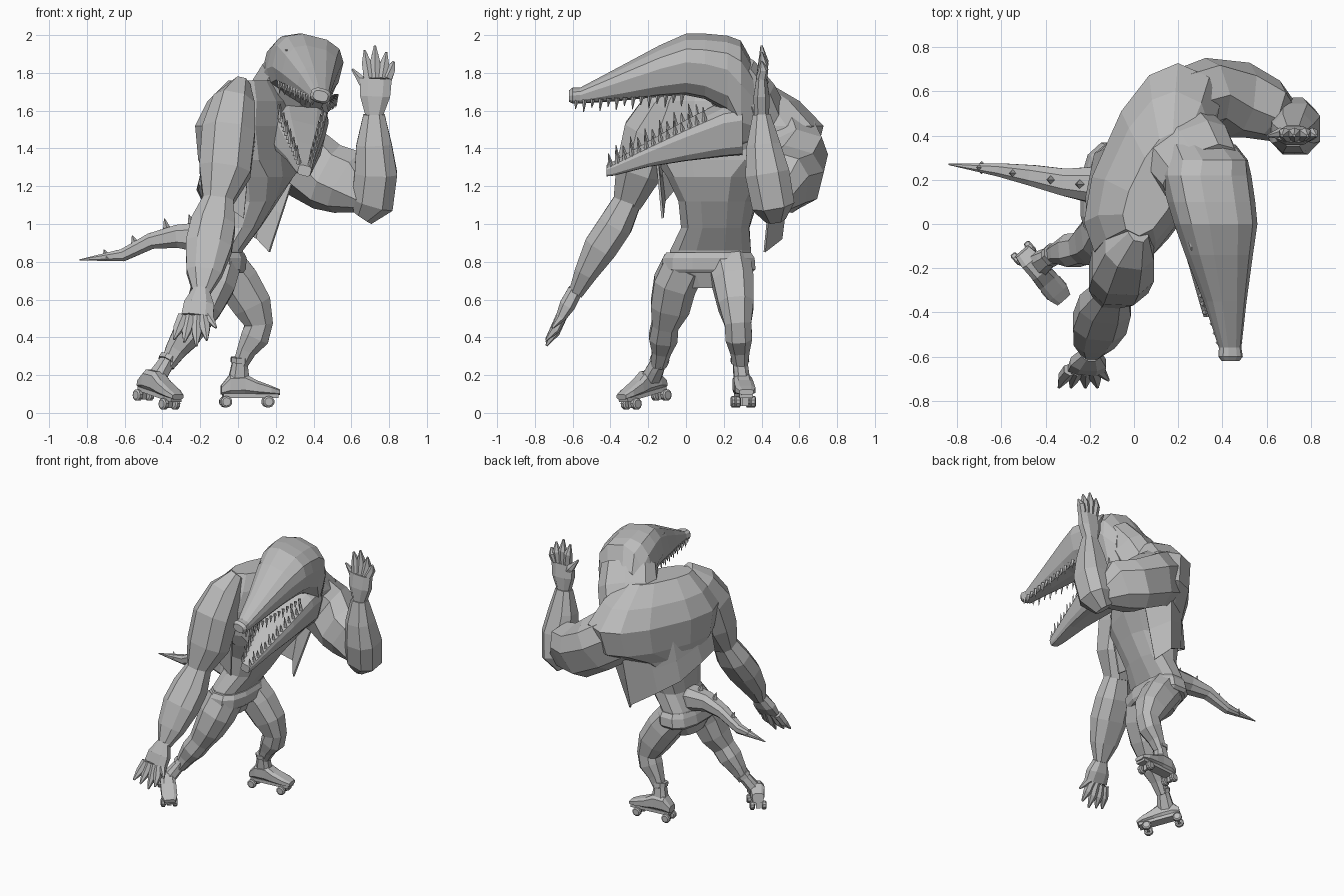
import bpy, bmesh, math
from mathutils import Vector as V

cube = bpy.data.objects.get("Cube")
if cube:
    bpy.data.objects.remove(cube, do_unlink=True)

grey = bpy.data.materials.new("plain_grey")
grey.use_nodes = True
grey.diffuse_color = (0.5, 0.5, 0.5, 1)
grey.node_tree.nodes["Principled BSDF"].inputs["Base Color"].default_value = (0.5, 0.5, 0.5, 1)


def finish(name, bm):
    bmesh.ops.recalc_face_normals(bm, faces=bm.faces)
    mesh = bpy.data.meshes.new(name)
    bm.to_mesh(mesh)
    bm.free()
    mesh.materials.append(grey)
    obj = bpy.data.objects.new(name, mesh)
    bpy.context.collection.objects.link(obj)
    return obj


def ring(center, u, v, a, b, sides=8, power=0.8):
    """Rounded-box cross-section spanned by directions u and v."""
    out = []
    for i in range(sides):
        t = math.tau * (i + 0.5) / sides
        c, s = math.cos(t), math.sin(t)
        c = math.copysign(abs(c) ** power, c)
        s = math.copysign(abs(s) ** power, s)
        out.append(center + u * a * c + v * b * s)
    return out


def skin(bm, rings, closed=True):
    rows = [[bm.verts.new(p) for p in r] for r in rings]
    count = len(rows[0])
    for low, high in zip(rows, rows[1:]):
        for i in range(count if closed else count - 1):
            j = (i + 1) % count
            bm.faces.new((low[i], low[j], high[j], high[i]))
    if closed:
        bm.faces.new(rows[0])
        bm.faces.new(rows[-1])


def loft(name, rings):
    bm = bmesh.new()
    skin(bm, rings)
    return finish(name, bm)


def tube(name, points, side=(1, 0, 0), sides=8):
    """Limb through (x, y, z, radius along side, other radius)."""
    centers = [V(p[:3]) for p in points]
    rings = []
    for i, p in enumerate(points):
        t = (centers[min(i + 1, len(points) - 1)] - centers[max(i - 1, 0)]).normalized()
        u = V(side)
        u = (u - t * u.dot(t)).normalized()
        rings.append(ring(centers[i], u, t.cross(u), p[3], p[4], sides, 0.8))
    return loft(name, rings)


def spike(bm, base, tip, radius, sides=4):
    base, tip = V(base), V(tip)
    t = (tip - base).normalized()
    u = t.orthogonal().normalized()
    skin(bm, [ring(base, u, t.cross(u), radius, radius, sides, 1),
              ring(tip, u, t.cross(u), 0.002, 0.002, sides, 1)])


def torso(name, rows, sides=12):
    """Stacked level sections: x, y, z, half width, half depth, turn in degrees."""
    rings = []
    for x, y, z, a, b, deg in rows:
        t = math.radians(deg)
        u = V((math.cos(t), math.sin(t), 0))
        rings.append(ring(V((x, y, z)), u, V((-u.y, u.x, 0)), a, b, sides, 0.8))
    return loft(name, rings)


def jaw(name, rows, power):
    """Rolled sections facing front: y, x, half width, bottom, top."""
    t = math.radians(14)
    u, v = V((math.cos(t), 0, -math.sin(t))), V((math.sin(t), 0, math.cos(t)))
    return loft(name, [ring(V((x, y, (lo + hi) / 2)), u, v, w, (hi - lo) / 2, 12, power)
                       for y, x, w, lo, hi in rows])


# Body twisting from the hips up to the shoulders
torso("body", [
    (-.11, .12, .66, .13, .08, 90), (-.11, .12, .76, .22, .12, 90), (-.09, .13, .86, .22, .12, 90),
    (-.02, .155, .98, .185, .14, 88), (.02, .17, 1.12, .21, .19, 84), (.06, .2, 1.25, .3, .22, 74),
    (.08, .26, 1.34, .44, .23, 67), (.08, .27, 1.52, .48, .23, 66), (.09, .24, 1.65, .38, .19, 65),
    (.1, .18, 1.76, .25, .1, 64)])
torso("belt", [(-.1, .12, .74, .235, .13, 90), (-.1, .12, .76, .255, .145, 90),
               (-.09, .12, .82, .25, .14, 90), (-.09, .12, .85, .23, .125, 90)])

# Neck and head
tube("neck", [(.12, .36, 1.42, .22, .2), (.2, .35, 1.56, .22, .18),
              (.26, .3, 1.68, .21, .16), (.31, .22, 1.8, .19, .14)], (.9, .4, 0), 10)
jaw("upper_head", [
    (.36, .28, .17, 1.42, 1.84), (.29, .31, .19, 1.4, 1.97), (.22, .325, .2, 1.6, 1.99), (.1, .35, .195, 1.67, 2),
    (0, .37, .185, 1.69, 2), (-.14, .385, .15, 1.68, 1.94), (-.35, .412, .095, 1.655, 1.83),
    (-.56, .435, .05, 1.64, 1.72), (-.6, .437, .055, 1.64, 1.72), (-.62, .437, .04, 1.65, 1.705)], .75)
jaw("lower_jaw", [
    (.3, .3, .17, 1.38, 1.66), (.2, .31, .16, 1.37, 1.64), (0, .325, .13, 1.345, 1.54),
    (-.2, .34, .085, 1.31, 1.43), (-.38, .35, .045, 1.26, 1.33), (-.42, .352, .035, 1.255, 1.31)], .5)
bm = bmesh.new()
for x, z in ((.24, 1.91), (.49, 1.86)):
    spike(bm, (x, .06, z), (x + .02, -.12, z + .01), .05, 6)
finish("brow_ridges", bm)

# Teeth along both edges of each jaw
bm = bmesh.new()
for side in (-1, 1):
    for i in range(14):
        f = i / 13
        wide = .04 + f * .11
        x, y, z = .435 - f * .065 + side * wide, -.58 + f * .56, 1.655 + f * .06 - side * wide * .25
        spike(bm, (x, y, z + .01), (x, y - .005, z - .035 - .02 * (i % 2)), .013)
        wide = .03 + f * .09
        x, y, z = .352 - f * .025 + side * wide, -.4 + f * .5, 1.31 + f * .26 - side * wide * .25
        spike(bm, (x, y, z), (x, y - .01, z + .055 + .025 * (i % 2)), .015)
finish("teeth", bm)

# Arms
tube("right_upper_arm", [(.02, -.02, 1.73, .05, .08), (-.02, -.1, 1.63, .12, .13), (-.05, -.19, 1.48, .15, .15),
                         (-.07, -.25, 1.28, .145, .13), (-.11, -.31, 1.11, .08, .08)])
tube("right_forearm", [(-.1, -.3, 1.14, .08, .075), (-.13, -.37, 1.0, .125, .095), (-.155, -.45, .88, .13, .095),
                       (-.18, -.53, .74, .1, .065), (-.195, -.585, .63, .045, .04)])
tube("left_upper_arm", [(.2, .52, 1.43, .2, .16), (.33, .58, 1.34, .19, .16), (.47, .56, 1.25, .18, .17),
                        (.58, .52, 1.22, .18, .14), (.68, .46, 1.13, .08, .1)], (0, .3, 1))
tube("left_forearm", [(.66, .47, 1.035, .06, .06), (.71, .46, 1.11, .12, .12), (.73, .43, 1.27, .12, .125),
                      (.72, .41, 1.42, .1, .095), (.72, .4, 1.58, .06, .05)])


def hand(name, wrist, palm, fingers, thumb, drift):
    """Palm with four tapering fingers and a thumb; tips given as (x, z)."""
    wrist, palm = V(wrist), V(palm)
    mid = wrist.lerp(palm, .55)
    tube(name + "_palm", [(*wrist, .045, .042), (*mid, .085, .045), (*palm, .09, .03)], sides=8)
    for i, (x, z) in enumerate(fingers + [thumb]):
        is_thumb = i == len(fingers)
        base = V((palm.x + (x - palm.x) * .6, palm.y, palm.z))
        if is_thumb:
            base = mid.copy()
        tip = V((x, palm.y + drift * (.6 if is_thumb else 1), z))
        knuckle = base.lerp(tip, .55) + V((0, .01, 0))
        tube(f"{name}_digit_{i + 1}", [(*base, .031, .03), (*knuckle, .028, .026), (*tip, .006, .006)], sides=6)


hand("left_hand", (.72, .4, 1.56), (.73, .4, 1.77),
     [(.67, 1.92), (.725, 1.945), (.785, 1.91), (.825, 1.86)], (.605, 1.82), 0)
hand("right_hand", (-.195, -.585, .65), (-.215, -.66, .51),
     [(-.34, .39), (-.285, .375), (-.22, .355), (-.165, .385)], (-.115, .45), -.08)

# Open vest hanging from the shoulders
hem = [(.17, .42, .85), (.1, .51, .92), (-.06, .42, 1.02), (-.18, .32, 1.1), (-.22, .12, 1.18),
       (-.21, -.04, 1.21), (-.1, -.12, 1.12), (.03, -.13, 1.03)]
top = [(.3, .46, 1.25), (.14, .56, 1.32), (-.02, .48, 1.38), (-.13, .34, 1.4), (-.16, .14, 1.4),
       (-.17, -.04, 1.4), (-.12, -.15, 1.4), (.06, -.16, 1.35)]
bm = bmesh.new()
skin(bm, [[V(p) for p in hem], [V(p).lerp(V(q), .5) for p, q in zip(hem, top)], [V(q) for q in top]], False)
vest = finish("vest", bm)
thick = vest.modifiers.new("cloth", "SOLIDIFY")
thick.thickness = 0.012

# Legs
tube("right_leg", [(-.1, -.01, .78, .12, .12), (-.13, -.06, .68, .12, .12), (-.18, -.085, .56, .11, .1),
                   (-.23, -.11, .47, .075, .08), (-.28, -.12, .4, .08, .08), (-.33, -.13, .33, .055, .06),
                   (-.375, -.145, .25, .04, .04)], (0, 1, 0))
tube("left_leg", [(-.07, .23, .78, .12, .12), (0, .25, .69, .115, .12), (.075, .265, .57, .1, .11),
                  (.11, .275, .47, .075, .08), (.09, .28, .4, .075, .08), (.045, .285, .33, .055, .055),
                  (.01, .29, .25, .04, .04)], (0, 1, 0))


def skate(name, heel, toe, ankle):
    """Boot with cuff, sole plate and four wheels."""
    heel, toe, ankle = V(heel), V(toe), V(ankle)
    d = (toe - heel).normalized()
    side = d.cross(V((0, 0, 1))).normalized()
    up = side.cross(d)
    sections = [(0, .04, .05), (.15, .05, .11), (.4, .05, .115), (.6, .055, .08), (.85, .055, .05), (1, .04, .03)]
    loft(name + "_boot", [ring(heel.lerp(toe, f) + up * h / 2, side, up, w, h / 2, 8, .6)
                          for f, w, h in sections])
    low = heel.lerp(toe, .3) + up * .05
    tube(name + "_shaft", [(*low, .045, .065), (*low.lerp(ankle, .6), .042, .05), (*ankle, .04, .04)], side)
    cuff = (ankle - low).normalized() * .014
    tube(name + "_cuff", [(*(ankle - cuff), .05, .05), (*(ankle + cuff), .05, .05)], side)
    loft(name + "_plate", [ring(heel.lerp(toe, f) - up * .004, side, up, .045, .014, 4, .6) for f in (.03, .97)])
    bm = bmesh.new()
    for f in (.08, .8):
        hub = heel.lerp(toe, f) - up * .036
        skin(bm, [ring(hub + side * s, d, up, .012, .03, 4, 1) for s in (-.015, .015)])
        for s in (-.04, .04):
            skin(bm, [ring(hub + side * (s + e), d, up, r, r, 10, 1)
                      for e, r in ((-.016, .022), (-.01, .031), (.01, .031), (.016, .022))])
    finish(name + "_wheels", bm)


skate("left_skate", (-.09, .29, .095), (.22, .32, .095), (.01, .285, .28))
skate("right_skate", (-.51, -.12, .135), (-.32, -.34, .07), (-.37, -.14, .28))

# Tail with a row of spikes
tube("tail", [(-.08, .14, .88, .1, .1), (-.2, .18, .93, .085, .085), (-.32, .19, .935, .065, .065),
              (-.46, .22, .91, .05, .045), (-.61, .245, .835, .032, .035), (-.84, .27, .81, .003, .003)], (0, 1, 0))
bm = bmesh.new()
for x, y, z, h in ((-.24, .18, 1, .05), (-.37, .2, .97, .06), (-.54, .23, .9, .04), (-.69, .255, .835, .03)):
    spike(bm, (x, y, z - .02), (x - .02, y, z + h), .03)
finish("tail_spikes", bm)
